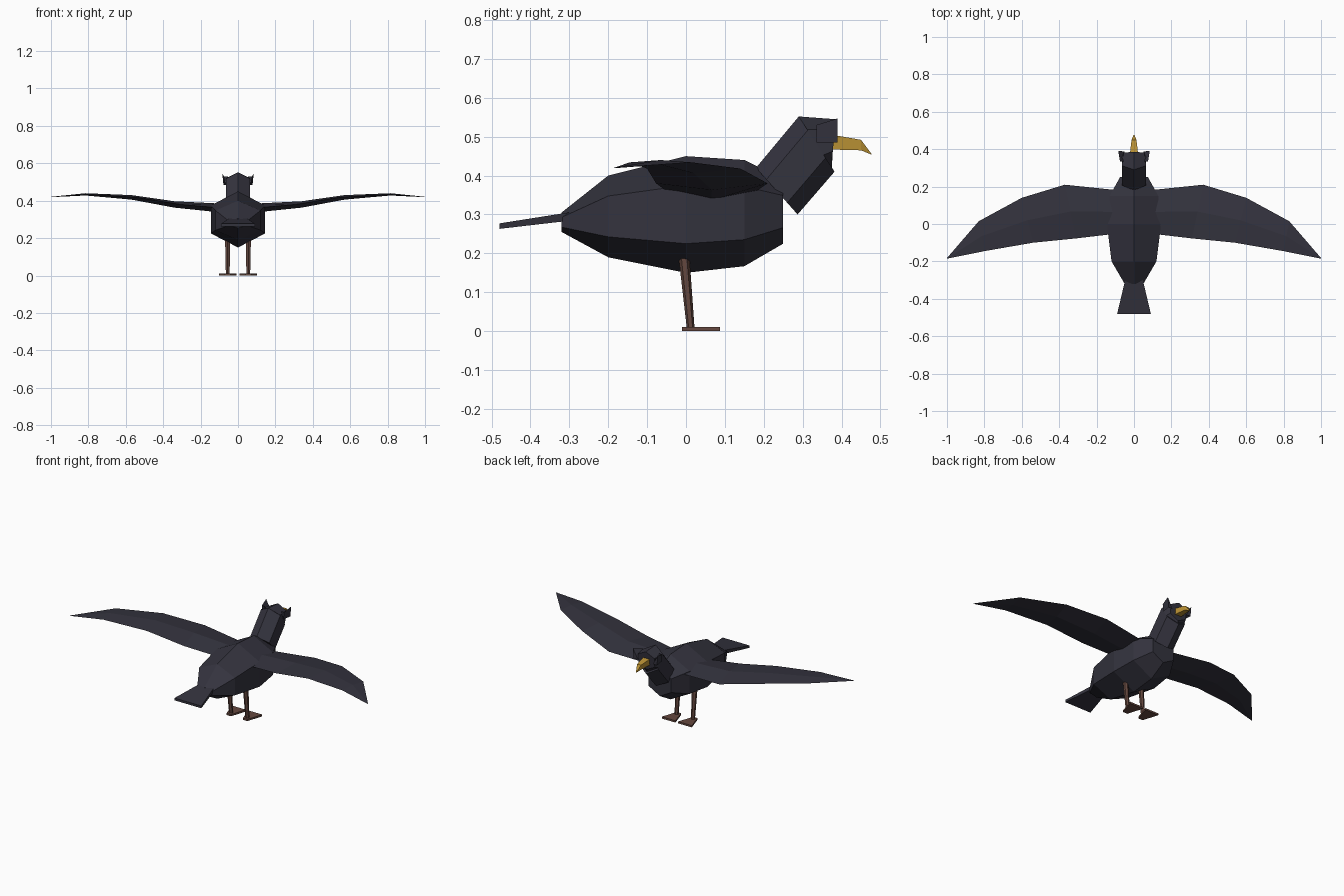
import bpy

cube = bpy.data.objects.get("Cube")
if cube:
    bpy.data.objects.remove(cube, do_unlink=True)


def material(name, colour):
    mat = bpy.data.materials.new(name)
    mat.use_nodes = True
    mat.diffuse_color = (*colour, 1)
    bsdf = next(n for n in mat.node_tree.nodes if n.type == 'BSDF_PRINCIPLED')
    bsdf.inputs["Base Color"].default_value = (*colour, 1)
    return mat


feather = material("dark feather", (0.034, 0.033, 0.048))
horn = material("golden beak", (0.50, 0.29, 0.035))
skin = material("brown leg", (0.13, 0.065, 0.05))


def loft(name, rings, mat):
    """Skin a list of equal-sized point rings and cap both ends."""
    n = len(rings[0])
    verts = [p for ring in rings for p in ring]
    faces = [tuple(range(n)), tuple(range(len(verts) - n, len(verts)))]
    for r in range(len(rings) - 1):
        for i in range(n):
            a, b = r * n + i, r * n + (i + 1) % n
            faces.append((a, b, b + n, a + n))
    mesh = bpy.data.meshes.new(name)
    mesh.from_pydata(verts, [], faces)
    mesh.materials.append(mat)
    obj = bpy.data.objects.new(name, mesh)
    bpy.context.collection.objects.link(obj)
    bpy.context.view_layer.objects.active = obj
    # Clean collapsed tips and face everything outward
    bpy.ops.object.mode_set(mode='EDIT')
    bpy.ops.mesh.select_all(action='SELECT')
    bpy.ops.mesh.remove_doubles(threshold=0.0001)
    bpy.ops.mesh.normals_make_consistent(inside=False)
    bpy.ops.object.mode_set(mode='OBJECT')
    return obj


def hexagon(ty, tz, by, bz, w):
    """Upright six-sided ring between a top point and a bottom point."""
    def at(x, t):
        return (x, ty + (by - ty) * t, tz + (bz - tz) * t)
    return [at(0, 0), at(w, .25), at(w, .75), at(0, 1), at(-w, .75), at(-w, .25)]


def box_ring(y, z0, z1, w, x=0):
    return [(x - w, y, z0), (x + w, y, z0), (x + w, y, z1), (x - w, y, z1)]


def mirrored(name, rings, mat):
    for side, s in (("left", 1), ("right", -1)):
        loft(f"{side}_{name}", [[(s * x, y, z) for x, y, z in r] for r in rings], mat)


# Body: y, bottom, top, half width
body = [(-.32, .255, .305, .05), (-.2, .19, .40, .12), (0, .15, .45, .145),
        (.15, .167, .44, .13), (.25, .225, .39, .075)]
loft("body", [hexagon(y, top, y, low, w) for y, low, top, w in body], feather)

# Neck and head
loft("neck", [hexagon(.18, .42, .287, .30, .065), hexagon(.29, .552, .382, .41, .065)], feather)
loft("head", [hexagon(.29, .552, .375, .42, .065), hexagon(.385, .545, .375, .435, .055)], feather)

# Brow tufts flaring outward beside the head
mirrored("brow_tuft", [
    [(.055, .335, .53), (.07, .335, .485), (.075, .335, .53)],
    [(.05, .388, .485), (.078, .39, .485), (.084, .39, .547)]], feather)

# Hooked beak
loft("beak", [box_ring(.375, .467, .505, .022), box_ring(.45, .465, .492, .013),
              box_ring(.477, .454, .456, .002)], horn)

# Tail fan
loft("tail", [box_ring(-.29, .285, .307, .045), box_ring(-.48, .263, .277, .09)], feather)

# Wings: leading edge x, y; trailing edge x, y; edge height; half thickness
wing = [(.08, .18, .08, -.05, .36, .024), (.37, .21, .31, -.077, .38, .017),
        (.60, .14, .54, -.10, .418, .012), (.83, .015, .80, -.145, .434, .006),
        (1.0, -.182, .998, -.185, .42, .001)]
rings = []
for lx, ly, tx, ty, z, h in wing:
    mx, my = (lx + tx) / 2, (ly + ty) / 2
    rings.append([(lx, ly, z), (mx, my, z + h), (tx, ty, z), (mx, my, z - h)])
mirrored("wing", rings, feather)

# Legs and wedge feet
def leg_ring(y, z, r):
    return [(.055 + dx * r, y + dy * r, z) for dx, dy in
            ((1, .5), (0, 1), (-1, .5), (-1, -.5), (0, -1), (1, -.5))]


mirrored("leg", [leg_ring(-.005, .19, .014), leg_ring(.012, .008, .01)], skin)
mirrored("foot", [box_ring(-.01, 0, .011, .015, .055), box_ring(.088, 0, .011, .046, .055)], skin)
